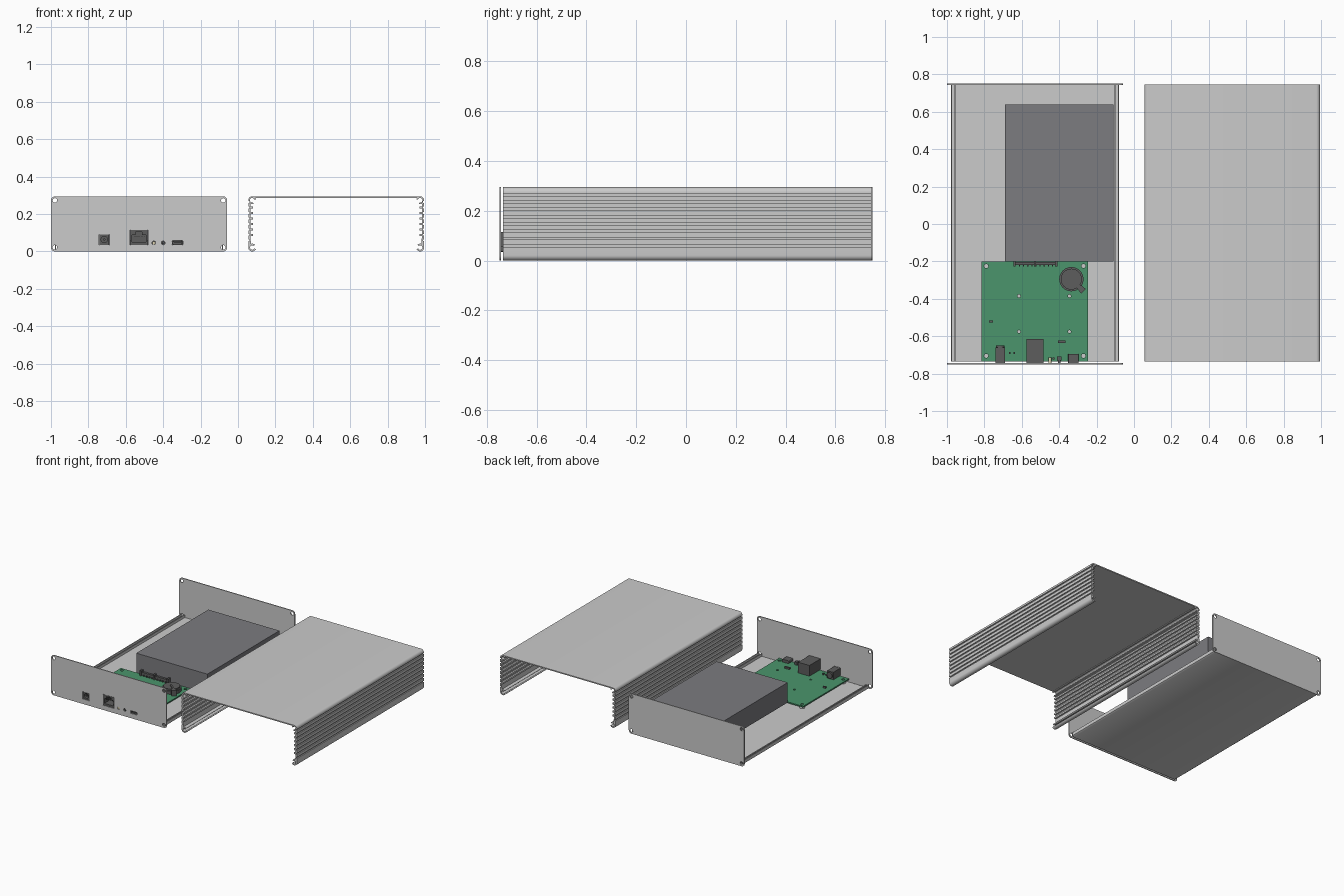
import bpy, bmesh
from math import sin, cos, radians, asin, degrees

if "Cube" in bpy.data.objects:
    bpy.data.objects.remove(bpy.data.objects["Cube"])

def mat(name, rgb):
    m = bpy.data.materials.new(name)
    m.diffuse_color = (*rgb, 1)
    m.use_nodes = True
    m.node_tree.nodes["Principled BSDF"].inputs["Base Color"].default_value = m.diffuse_color
    return m

GREEN = mat("board_green", (0.07, 0.30, 0.15))
DARK = mat("dark_plastic", (0.11, 0.11, 0.11))
SLATE = mat("slate", (0.20, 0.20, 0.215))
LAMP = mat("lamp", (0.75, 0.68, 0.45))

def arc(cx, cy, r, a0, a1, n=8):
    return [(cx + r * cos(radians(a0 + (a1 - a0) * i / n)),
             cy + r * sin(radians(a0 + (a1 - a0) * i / n))) for i in range(n + 1)]

def circle(cx, cy, r, n=20):
    return arc(cx, cy, r, 0, 360, n)[:-1]

def rect(x0, x1, y0, y1, r=0.0):
    if not r:
        return [(x0, y0), (x1, y0), (x1, y1), (x0, y1)]
    return (arc(x1 - r, y1 - r, r, 0, 90, 6) + arc(x0 + r, y1 - r, r, 90, 180, 6)
            + arc(x0 + r, y0 + r, r, 180, 270, 6) + arc(x1 - r, y0 + r, r, 270, 360, 6))

def extrude(name, loops, lo, hi, axis='Y', material=None):
    """Fill outline + hole loops and extrude from lo to hi along Y (loops in xz) or Z (loops in xy)."""
    cu = bpy.data.curves.new(name, 'CURVE')
    cu.dimensions, cu.fill_mode, cu.extrude = '2D', 'BOTH', (hi - lo) / 2
    for pts in loops:
        s = cu.splines.new('POLY')
        s.points.add(len(pts) - 1)
        for p, (a, b) in zip(s.points, pts):
            p.co = (a, b, 0, 1)
        s.use_cyclic_u = True
    tmp = bpy.data.objects.new(name + "_outline", cu)
    bpy.context.collection.objects.link(tmp)
    bpy.context.view_layer.update()
    me = bpy.data.meshes.new_from_object(tmp.evaluated_get(bpy.context.evaluated_depsgraph_get()))
    bpy.data.objects.remove(tmp)
    bm = bmesh.new()
    bm.from_mesh(me)
    bmesh.ops.remove_doubles(bm, verts=bm.verts, dist=1e-5)
    mid = (lo + hi) / 2
    for v in bm.verts:
        x, y, z = v.co
        v.co = (x, mid - z, y) if axis == 'Y' else (x, y, mid + z)
    bmesh.ops.recalc_face_normals(bm, faces=bm.faces)
    bm.to_mesh(me)
    bm.free()
    me.name = name
    me.materials.clear()
    if material:
        me.materials.append(material)
    ob = bpy.data.objects.new(name, me)
    bpy.context.collection.objects.link(ob)
    bpy.ops.object.select_all(action='DESELECT')
    ob.select_set(True)
    bpy.context.view_layer.objects.active = ob
    bpy.ops.object.shade_smooth_by_angle(angle=radians(35))
    return ob

def box(name, x0, x1, y0, y1, z0, z1, material=None):
    return extrude(name, [rect(x0, x1, y0, y1)], z0, z1, 'Z', material)

def mirrored(half, cx):
    """Closed profile from a half profile given as (offset from centre, z)."""
    return [(cx + a, z) for a, z in half] + [(cx - a, z) for a, z in reversed(half) if a > 1e-6]

PX, CX, H = -0.529, 0.525, 0.295   # centres of tray assembly and cover, height

# End panels with screw holes; the front one also has port cutouts
edge = rect(-1.0, -0.058, 0, H, 0.022)
screws = [circle(PX + s * 0.45, z, 0.012) for s in (-1, 1) for z in (0.022, 0.273)]
ports = [rect(-0.742, -0.688, 0.036, 0.092), rect(-0.578, -0.482, 0.034, 0.116),
         circle(-0.45, 0.046, 0.01), circle(-0.40, 0.046, 0.01),
         rect(-0.354, -0.294, 0.035, 0.058, 0.006)]
extrude("front_panel", [edge] + screws + ports, -0.75, -0.743)
extrude("rear_panel", [edge] + screws, 0.743, 0.75)

# Base tray: thin floor with slotted rails along both edges
tray = [(0, .003), (.44, .003), (.45, .01), (.45, .034), (.444, .034), (.444, .012),
        (.431, .012), (.431, .03), (.425, .03), (.425, .010), (0, .010)]
extrude("base_tray", [mirrored(tray, PX)], -0.735, 0.743)

# Cover: ribbed side walls with open screw channels at each corner
HW, R, RI, ZB, ZT = 0.47, 0.021, 0.012, 0.021, H - 0.021
prof = [(R, H)] + arc(R, ZT, R, 90, 180)
pitch, ribs = 0.0293, 7
z0 = 0.2645
levels = [z0 - k * pitch for k in range(ribs + 1)]
for z in levels:                                      # outer grooves
    prof += [(0, z + .0045), (.007, z + .0045), (.007, z - .0045), (0, z - .0045)]
prof += arc(R, ZB, R, 180, 335, 12) + arc(R, ZB, RI, 335, 45, 16) + arc(R, ZB, R, 45, 110, 5)
for z in reversed(levels[1:]):                        # inner teeth
    if z > 0.062:
        prof += [(.012, z - .006), (.024, z - .006), (.024, z + .006), (.012, z + .006)]
prof += arc(R, ZT, R, 245, 290, 5) + arc(R, ZT, RI, 290, 15, 14)
prof += arc(R, ZT, R, 15, degrees(asin((R - .008) / R)), 3)
half = [(0, H)] + [(HW - u, z) for u, z in prof] + [(0, H - .008)]
extrude("cover", [mirrored(half, CX)], -0.735, 0.745)

# Drive block behind the board
box("drive_block", -0.69, -0.11, -0.2, 0.64, 0.03, 0.178, SLATE)
for i, (x, y) in enumerate([(x, y) for x in (-0.64, -0.16) for y in (-0.12, 0.56)]):
    extrude(f"drive_foot_{i}", [circle(x, y, 0.015)], 0.01, 0.03, 'Z')

# Circuit board with mounting holes and standoffs
corners = [(x, y) for x in (-0.79, -0.27) for y in (-0.705, -0.225)]
inner = [(x, y) for x in (-0.615, -0.345) for y in (-0.575, -0.385)]
extrude("circuit_board", [rect(-0.815, -0.245, -0.735, -0.2)] + [circle(x, y, .011) for x, y in corners]
        + [circle(x, y, .008) for x, y in inner], 0.026, 0.035, 'Z', GREEN)
for i, (x, y) in enumerate(corners):
    extrude(f"standoff_{i}", [circle(x, y, 0.018), circle(x, y, 0.011)], 0.01, 0.026, 'Z')

# Front connectors: hollow shell plus a solid back
def socket(name, outer, hole, y0, ymid, y1):
    extrude(name + "_shell", [outer, hole], y0, ymid, material=DARK)
    extrude(name + "_body", [outer], ymid, y1, material=DARK)

socket("power_jack", rect(-.74, -.69, .035, .09), circle(-.715, .064, .017), -.745, -.70, -.66)
extrude("power_pin", [circle(-.715, .064, .006)], -.74, -.70, material=DARK)
extrude("power_barrel", [circle(-.715, .064, .022)], -.66, -.65, material=DARK)
plug = [(-.567, .05), (-.493, .05), (-.493, .088), (-.512, .088), (-.512, .104),
        (-.548, .104), (-.548, .088), (-.567, .088)]
socket("network_port", rect(-.576, -.484, .035, .114), plug, -.748, -.67, -.615)
for i in range(8):
    x = -.557 + i * .0077
    box(f"network_contact_{i}", x, x + .003, -.74, -.67, .078, .081, DARK)
socket("data_port", rect(-.352, -.296, .036, .057, .005), rect(-.347, -.301, .040, .053, .003),
       -.747, -.71, -.695)
box("data_port_tongue", -.342, -.306, -.742, -.71, .045, .049, DARK)
extrude("status_lamp", [circle(-.45, .046, .008)], -.748, -.715, material=LAMP)
extrude("reset_button", [circle(-.40, .046, .007)], -.748, -.715, material=DARK)
box("button_base", -.412, -.388, -.73, -.708, .035, .056, DARK)

# Drive connector along the back of the board
box("drive_connector", -.645, -.41, -.218, -.202, .035, .06, DARK)
for i, (a, b) in enumerate([(-.645, -.633), (-.535, -.523), (-.422, -.41)]):
    box(f"connector_guide_{i}", a, b, -.228, -.2, .035, .072, DARK)
for i in range(9):
    x = -.615 + i * .022
    box(f"connector_pin_{i}", x, x + .006, -.226, -.218, .035, .045, DARK)

# Coin cell in its holder
extrude("cell_holder", [circle(-.335, -.295, .065, 32)], .035, .058, 'Z', DARK)
extrude("coin_cell", [circle(-.335, -.295, .056, 32)], .058, .07, 'Z', DARK)
extrude("cell_clip", [[(-.306, -.344), (-.282, -.372), (-.258, -.348), (-.286, -.324)]],
        .035, .075, 'Z', DARK)
extrude("cell_spring", [[(-.345, -.298), (-.286, -.347), (-.278, -.338), (-.337, -.289)]],
        .07, .075, 'Z', DARK)

# Small surface parts
for i, (x, y, w, d) in enumerate([(-.387, -.63, .04, .014), (-.765, -.522, .022, .01), (-.665, -.69, .008, .012),
                                  (-.64, -.69, .008, .012), (-.43, -.72, .01, .01)]):
    box(f"chip_{i}", x - w / 2, x + w / 2, y - d / 2, y + d / 2, .035, .047, DARK)
